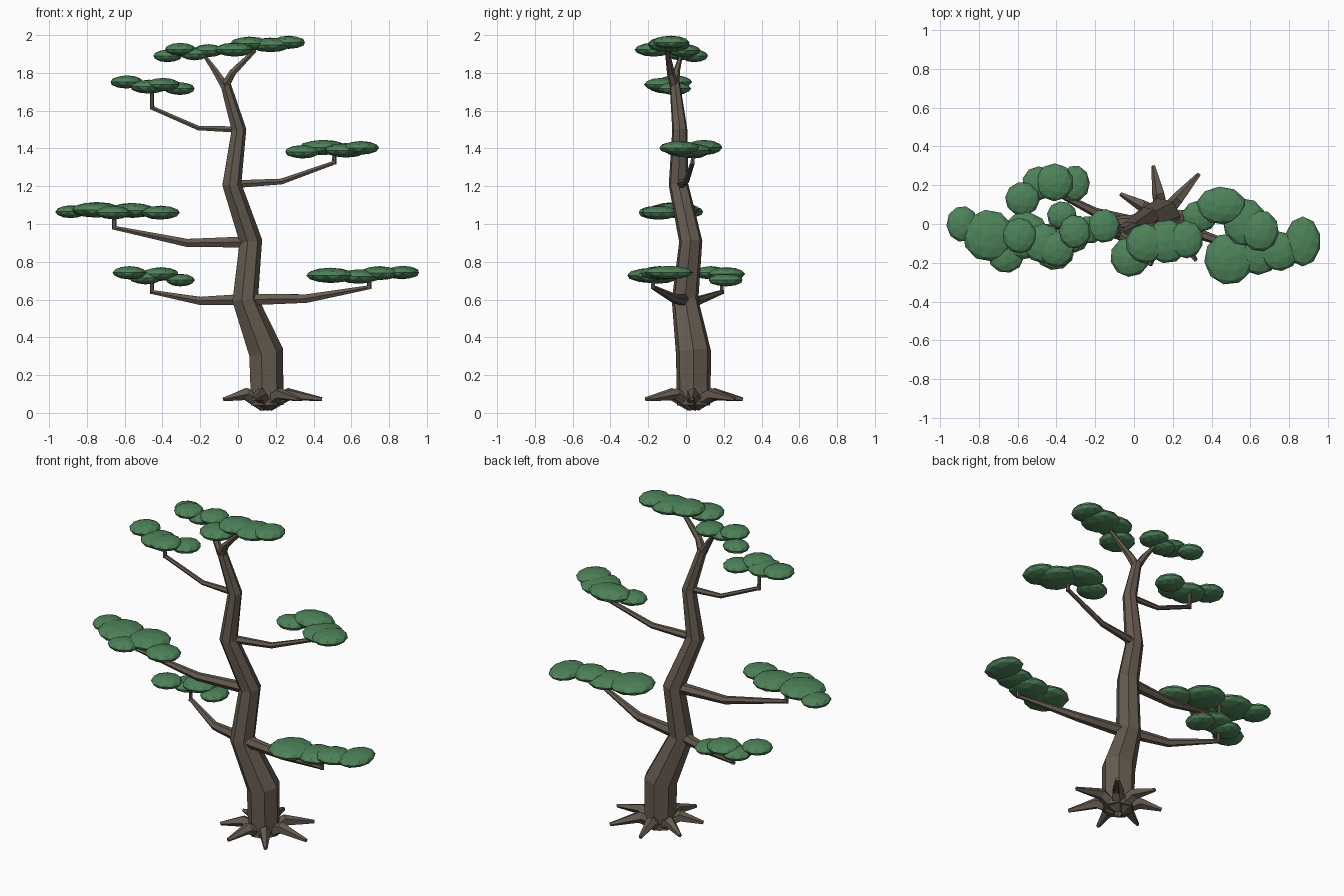
import bpy, bmesh, math, random
from mathutils import Vector, Matrix

if "Cube" in bpy.data.objects:
    bpy.data.objects.remove(bpy.data.objects["Cube"])

random.seed(4)

def material(name, rgb):
    m = bpy.data.materials.new(name)
    m.diffuse_color = (*rgb, 1)
    m.use_nodes = True
    m.node_tree.nodes["Principled BSDF"].inputs["Base Color"].default_value = m.diffuse_color
    return m

BARK = material("bark", (0.13, 0.105, 0.08))
LEAF = material("needles", (0.075, 0.225, 0.1))

def finish(bm, name, mat):
    me = bpy.data.meshes.new(name)
    bmesh.ops.recalc_face_normals(bm, faces=bm.faces)
    bm.to_mesh(me)
    bm.free()
    me.materials.append(mat)
    bpy.context.collection.objects.link(bpy.data.objects.new(name, me))

def tube(bm, pts, radii, sides, ref):
    """Tapered faceted tube along a path, with mitred joints."""
    pts = [Vector(p) for p in pts]
    rings = []
    for i, (p, r) in enumerate(zip(pts, radii)):
        t = Vector()
        if i > 0:
            t += (p - pts[i - 1]).normalized()
        if i < len(pts) - 1:
            t += (pts[i + 1] - p).normalized()
        t.normalize()
        u = (Vector(ref) - t * t.dot(Vector(ref))).normalized()
        v = t.cross(u)
        rings.append([bm.verts.new(p + r * (u * math.cos(a) + v * math.sin(a)))
                      for a in (2 * math.pi * k / sides for k in range(sides))])
    for a, b in zip(rings, rings[1:]):
        for k in range(sides):
            j = (k + 1) % sides
            bm.faces.new((a[k], a[j], b[j], b[k]))
    bm.faces.new(rings[0])
    bm.faces.new(rings[-1])

# Trunk, zigzagging upwards, with a forked top
bm = bmesh.new()
tube(bm, [(.15, .04, .04), (.145, .04, .32), (.035, -.005, .6), (.065, .025, .91),
          (-.035, -.04, 1.21), (.003, -.033, 1.5), (-.07, -.06, 1.75)],
     [.09, .096, .072, .063, .053, .041, .028], 7, (1, 0, 0))
tube(bm, [(-.07, -.06, 1.73), (-.03, -.08, 1.8), (.09, -.1, 1.92)], [.027, .021, .012], 6, (0, 1, 0))
tube(bm, [(-.07, -.06, 1.73), (-.12, -.05, 1.81), (-.17, -.03, 1.88)], [.025, .018, .011], 6, (0, 1, 0))
finish(bm, "trunk", BARK)

# Roots, fanning around the base
bm = bmesh.new()
for i in range(7):
    a = math.radians(-2 + 360 / 7 * i)
    d = Vector((math.cos(a), math.sin(a), 0))
    c = Vector((.15, .04, 0))
    tube(bm, [c + d * .01 + Vector((0, 0, .045)), c + d * .12 + Vector((0, 0, .1)),
              c + d * (.27 + .025 * math.cos(a)) + Vector((0, 0, .072))],
         [.04, .034, .011], 5, (-d.y, d.x, 0))
finish(bm, "roots", BARK)

# Branches: start, elbow, tip, root radius, height of the upright twig
branches = {
    "lower_left_branch": ((.03, 0, .6), (-.2, .06, .593), (-.455, .19, .64), .034, .70),
    "lower_right_branch": ((.04, -.01, .6), (.36, -.06, .605), (.695, -.175, .665), .036, .73),
    "middle_left_branch": ((.06, .02, .905), (-.27, .0, .9), (-.655, -.04, .98), .034, 1.06),
    "middle_right_branch": ((-.03, -.03, 1.21), (.23, .0, 1.225), (.51, .035, 1.325), .024, 1.39),
    "upper_left_branch": ((0, -.035, 1.5), (-.21, -.04, 1.508), (-.455, -.06, 1.615), .019, 1.72),
}
for name, (start, elbow, tip, r, top) in branches.items():
    bm = bmesh.new()
    tube(bm, [start, elbow, tip], [r, r * .72, .012], 6, (0, 1, 0))
    tube(bm, [(tip[0], tip[1], tip[2] - .01), (tip[0], tip[1], top)], [.012, .01], 6, (1, 0, 0))
    finish(bm, name, BARK)

# Foliage pads of flattened blobs: x, y, z, radius x, radius y
pads = {
    "lower_left_pad": [(-.575, .13, .742, .087, .085), (-.49, .21, .715, .085, .085),
                       (-.41, .215, .735, .095, .095), (-.305, .21, .703, .075, .09)],
    "lower_right_pad": [(.49, -.18, .728, .125, .13), (.64, -.15, .722, .11, .11),
                        (.75, -.14, .74, .1, .1), (.87, -.09, .743, .09, .125)],
    "middle_left_pad": [(-.885, .0, 1.065, .08, .09), (-.75, -.06, 1.075, .13, .13),
                        (-.66, -.165, 1.06, .09, .085), (-.56, -.06, 1.072, .12, .12),
                        (-.41, -.14, 1.06, .1, .095)],
    "middle_right_pad": [(.34, .04, 1.382, .09, .08), (.45, .095, 1.405, .125, .095),
                         (.57, .01, 1.39, .11, .12), (.65, -.035, 1.403, .095, .105)],
    "upper_left_pad": [(-.59, -.06, 1.752, .085, .09), (-.47, -.1, 1.727, .1, .1),
                       (-.4, -.13, 1.738, .09, .09), (-.31, -.06, 1.717, .08, .085)],
    "crown_left_pad": [(-.372, .045, 1.89, .075, .07), (-.305, -.04, 1.925, .08, .085),
                       (-.23, -.03, 1.9, .075, .07), (-.155, -.01, 1.918, .08, .085)],
    "crown_right_pad": [(-.02, -.17, 1.923, .1, .1), (.06, -.1, 1.955, .1, .1),
                        (.17, -.09, 1.948, .11, .11), (.27, -.08, 1.962, .085, .095)],
}
for name, blobs in pads.items():
    bm = bmesh.new()
    for x, y, z, rx, ry in blobs:
        m = (Matrix.Translation((x, y, z)) @ Matrix.Diagonal((rx, ry, .022 + .14 * rx, 1))
             @ Matrix.Rotation(random.uniform(0, 6.28), 4, "Z"))
        bmesh.ops.create_icosphere(bm, subdivisions=2, radius=1.03, matrix=m)
    finish(bm, name, LEAF)
